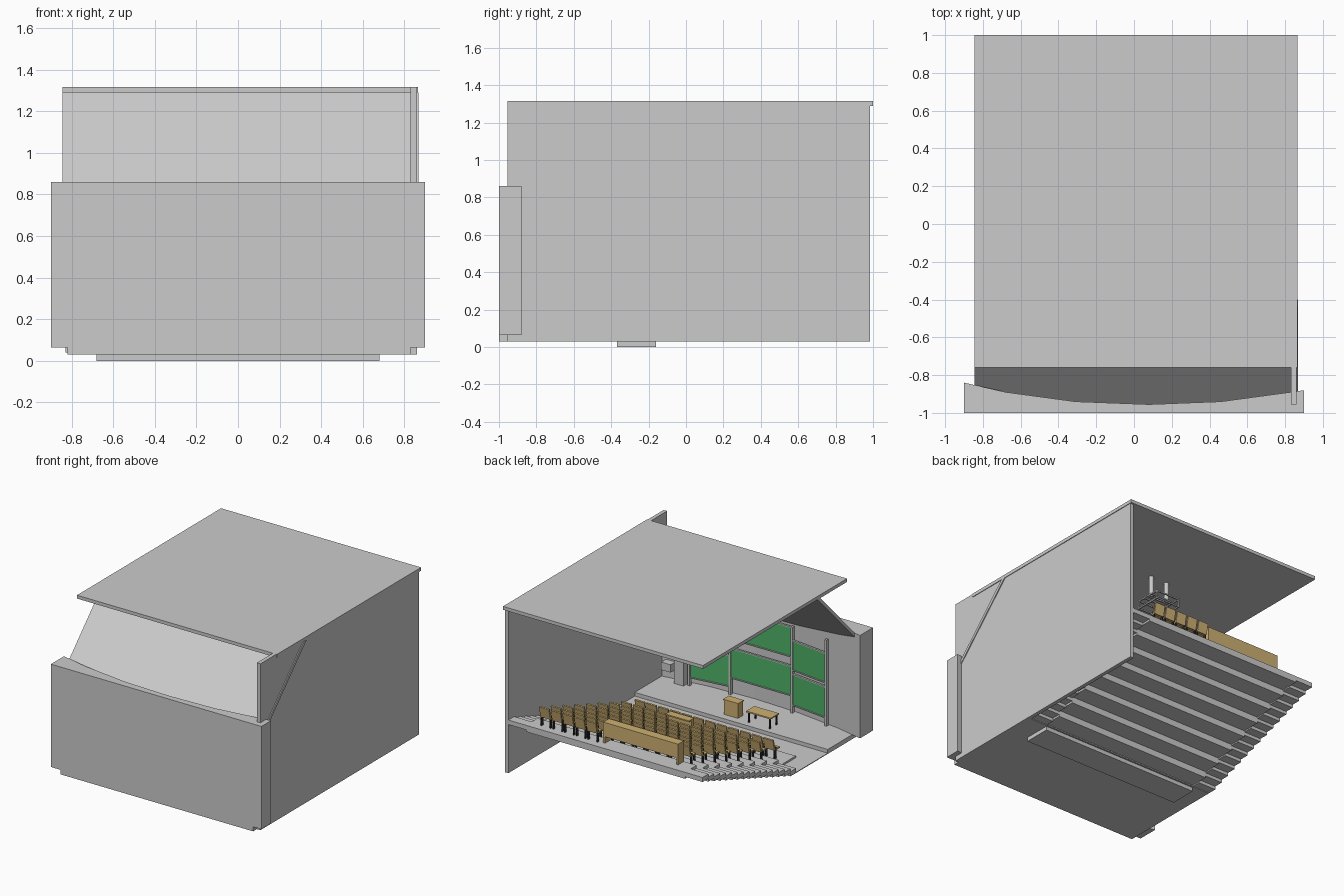
import bpy, bmesh, math
from mathutils import Matrix, Vector

if "Cube" in bpy.data.objects:
    bpy.data.objects.remove(bpy.data.objects["Cube"])


def material(name, rgb):
    m = bpy.data.materials.new(name)
    m.diffuse_color = (*rgb, 1)
    m.use_nodes = True
    m.node_tree.nodes["Principled BSDF"].inputs["Base Color"].default_value = m.diffuse_color
    return m


WOOD = material("wood", (0.62, 0.44, 0.17))
BLACK = material("black_metal", (0.03, 0.03, 0.03))
GREEN = material("board_green", (0.08, 0.45, 0.14))


def add_box(bm, x0, x1, y0, y1, z0, z1, slot=0, lean=0):
    """Box by its limits; lean tilts it about its bottom edge."""
    size = Matrix.Diagonal((x1 - x0, y1 - y0, z1 - z0, 1))
    base = Matrix.Translation(((x0 + x1) / 2, (y0 + y1) / 2, z0))
    m = base @ Matrix.Rotation(lean, 4, 'X') @ Matrix.Translation((0, 0, (z1 - z0) / 2)) @ size
    for v in bmesh.ops.create_cube(bm, size=1, matrix=m)["verts"]:
        for f in v.link_faces:
            f.material_index = slot


def finish(bm, name, mats=()):
    bmesh.ops.recalc_face_normals(bm, faces=bm.faces)
    me = bpy.data.meshes.new(name)
    bm.to_mesh(me)
    bm.free()
    for m in mats:
        me.materials.append(m)
    ob = bpy.data.objects.new(name, me)
    bpy.context.collection.objects.link(ob)
    return ob


def boxes(name, items, *mats):
    bm = bmesh.new()
    for it in items:
        add_box(bm, *it)
    return finish(bm, name, mats)


def prism(name, points, direction, *mats):
    """Extrude a flat outline along a direction."""
    bm = bmesh.new()
    face = bm.faces.new([bm.verts.new(p) for p in points])
    ext = bmesh.ops.extrude_face_region(bm, geom=[face])["geom"]
    bmesh.ops.translate(bm, vec=Vector(direction),
                        verts=[v for v in ext if isinstance(v, bmesh.types.BMVert)])
    return finish(bm, name, mats)


# Room shell
boxes("roof", [(-0.845, 0.865, -0.76, 1.0, 1.29, 1.316)])
boxes("right_wall", [(0.83, 0.86, -0.955, 0.985, 0.03, 1.316)])
curve = [(0.9, -0.88), (0.83, -0.89), (0.46, -0.94), (0.08, -0.955),
         (-0.31, -0.94), (-0.68, -0.89), (-0.9, -0.84)]
prism("curved_front_wall",
      [(x, y, 0.065) for x, y in [(-0.9, -1), (0.9, -1)] + curve], (0, 0, 0.795))
prism("sloped_ceiling", [(-0.845, y, z) for y, z in
      [(-0.435, 1.29), (-0.40, 1.29), (-0.955, 0.725), (-0.955, 0.755)]], (1.712, 0, 0))

# Stage, lower floor and seating tiers
boxes("stage", [(-0.82, 0.83, -1.0, -0.56, 0.03, 0.065)])
boxes("lower_floor", [(-0.82, 0.83, -0.56, -0.15, 0.03, 0.036)])
STEP, RISE, ROWS = 0.143, 0.0488, 9


def tier(i):
    """Front edge and top height of a tier."""
    return (-0.37 if i == 0 else -0.16 + (i - 1) * STEP), 0.05 + i * RISE


boxes("tiers", [(-0.68, 0.68, tier(i)[0], -0.16 + i * STEP, tier(i)[1] - 0.05, tier(i)[1])
                for i in range(ROWS)])

# Side stairs, two steps to each tier
N = 2 * (ROWS - 1)
stairs = []
for j in range(N):
    y = -0.16 + j * STEP / 2
    top = 0.05 + (j + 1) * RISE / 2
    for a, b in ((-0.83, -0.68), (0.68, 0.83)):
        stairs.append((a, b, y, y + STEP / 2, top - 0.035, top))
boxes("side_stairs", stairs)

# Seats: wooden back and pad on black legs, facing the stage
bm = bmesh.new()
add_box(bm, -0.042, 0.042, 0.0, 0.012, 0.07, 0.155, 0, -0.2)
add_box(bm, -0.042, 0.042, -0.055, 0.0, 0.066, 0.076)
for s in (-1, 1):
    add_box(bm, s * 0.038 - 0.004, s * 0.038 + 0.004, -0.012, 0.008, 0, 0.09, 1)
seat = finish(bm, "seat", (WOOD, BLACK))
first = True
for i in range(ROWS):
    y = -0.245 if i == 0 else tier(i)[0] + 0.08
    for k in range(12):
        x = 0.55 - k * 0.1
        if i == ROWS - 1 and x < 0.1:      # back row ends in a long bench
            continue
        ob = seat if first else seat.copy()
        if not first:
            bpy.context.collection.objects.link(ob)
        first = False
        ob.location = (x, y, tier(i)[1])

# Long bench at the back and control desk among the seats
yb, zb = tier(ROWS - 1)
boxes("back_bench", [(-0.57, 0.07, yb + 0.055, yb + 0.07, zb + 0.05, zb + 0.16),
                     (-0.57, 0.07, yb + 0.0, yb + 0.07, zb + 0.15, zb + 0.16),
                     (-0.57, -0.555, yb + 0.0, yb + 0.07, zb, zb + 0.15),
                     (0.055, 0.07, yb + 0.0, yb + 0.07, zb, zb + 0.15)], WOOD)
yc, zc = tier(2)
boxes("control_desk", [(-0.07, 0.13, yc + 0.02, yc + 0.05, zc, zc + 0.165),
                       (-0.07, 0.13, yc + 0.02, yc + 0.08, zc + 0.165, zc + 0.175)], WOOD)

# Lectern and table on the stage
boxes("lectern", [(-0.01, 0.11, -0.68, -0.62, 0.065, 0.175),
                  (-0.015, 0.115, -0.685, -0.615, 0.175, 0.183)], WOOD)
legs = [(x - 0.005, x + 0.005, y - 0.005, y + 0.005, 0.065, 0.145, 1)
        for x in (-0.29, -0.11) for y in (-0.69, -0.61)]
boxes("table", [(-0.305, -0.095, -0.70, -0.60, 0.143, 0.153)] + legs, WOOD, BLACK)

# Green boards in three columns between posts, angled along the curved wall
posts = [(-0.585, -0.88), (-0.265, -0.92), (0.265, -0.92), (0.585, -0.88)]
boxes("board_posts", [(x - 0.009, x + 0.009, y - 0.012, y + 0.012, 0.065, 0.73)
                      for x, y in posts])
for c in range(3):
    a, b = Vector(posts[c]), Vector(posts[c + 1])
    panels = ((0.20, 0.42), (0.50, 0.72)) if c == 1 else ((0.13, 0.36), (0.40, 0.62))
    for z0, z1 in panels:
        base = [(a.x, a.y - 0.006), (b.x, b.y - 0.006), (b.x, b.y + 0.004), (a.x, a.y + 0.004)]
        prism("green_board", [(x, y, z0) for x, y in base], (0, 0, z1 - z0), GREEN)
        for z in (z0 - 0.008, z1):         # grey frame rails
            rail = [(x, y + (0.006 if n > 1 else 0), z) for n, (x, y) in enumerate(base)]
            prism("board_rail", rail, (0, 0, 0.008))

# Cabinet and wall unit beside the boards
boxes("cabinet", [(0.61, 0.69, -0.90, -0.84, 0.065, 0.25)])
boxes("wall_unit", [(0.72, 0.80, -0.90, -0.84, 0.14, 0.20)])

# Projector cradle hung from the roof on two poles
cy, h = 0.275, 0.1
rails = []
for z in (1.06, 1.12):
    for s in (-h, h):
        rails += [(-h, h, cy + s - 0.005, cy + s + 0.005, z, z + 0.01),
                  (s - 0.005, s + 0.005, cy - h, cy + h, z, z + 0.01)]
rails += [(sx - 0.005, sx + 0.005, cy + sy - 0.005, cy + sy + 0.005, 1.06, 1.13)
          for sx in (-h, h) for sy in (-h, h)]
rails += [(-h, h, cy + o - 0.006, cy + o + 0.006, 1.12, 1.13) for o in (-0.04, 0, 0.04)]
boxes("projector_cradle", rails)
for x in (-0.07, 0.07):
    bm = bmesh.new()
    bmesh.ops.create_cone(bm, cap_ends=True, segments=16, radius1=0.018, radius2=0.018,
                          depth=0.17, matrix=Matrix.Translation((x, cy, 1.21)))
    pole = finish(bm, "hanging_pole")
    for f in pole.data.polygons:
        f.use_smooth = abs(f.normal.z) < 0.5
